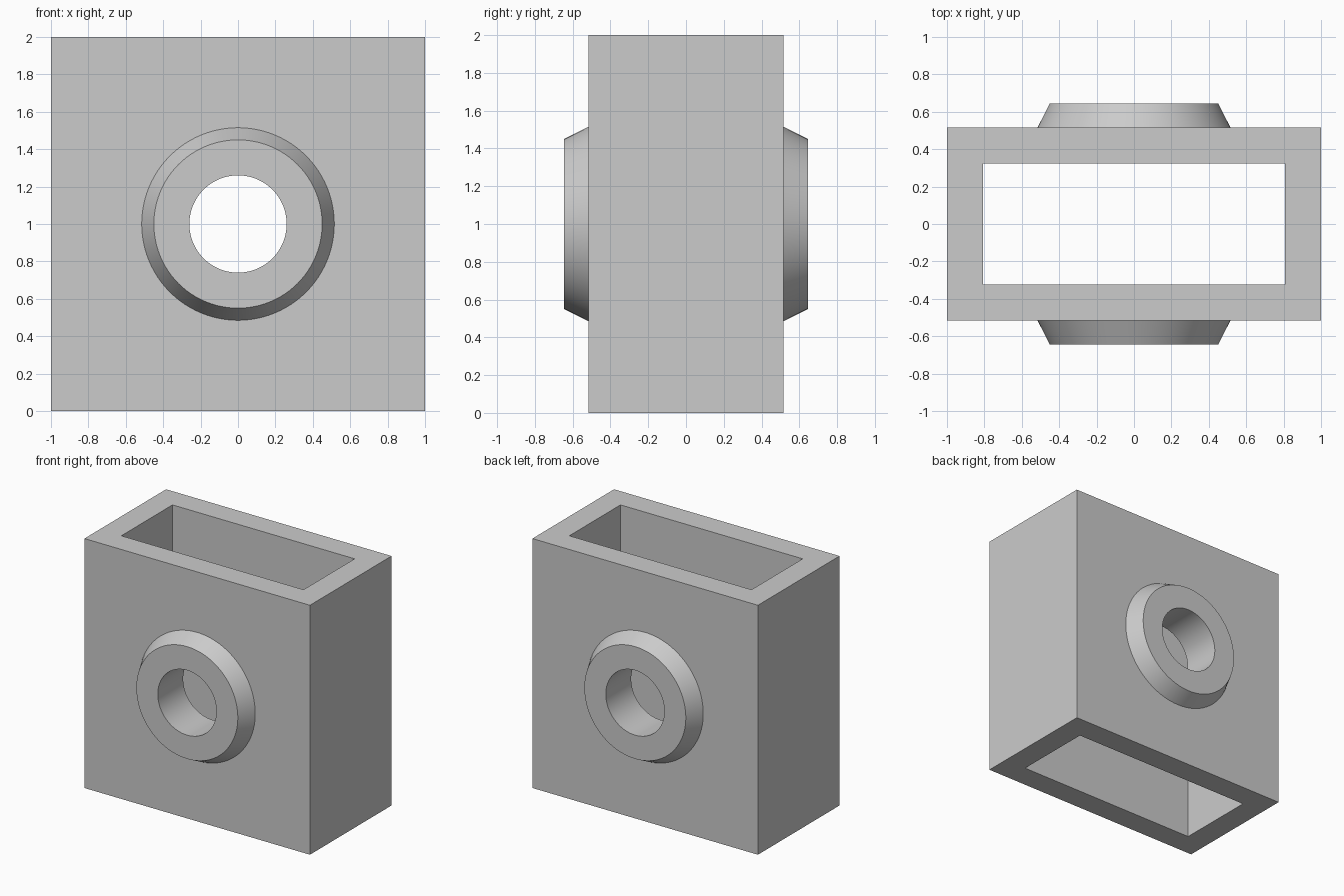
import bpy, bmesh, math
from mathutils import Matrix

if "Cube" in bpy.data.objects:
    bpy.data.objects.remove(bpy.data.objects["Cube"])

W, D, H = 1.0, 0.517, 2.0        # housing half width, half depth, height
CAV_X, CAV_Y = 0.808, 0.324      # cavity half sizes
BOSS_Y, BOSS_R, RIM_R = 0.645, 0.515, 0.45
HOLE_R, MID_Z, SIDES = 0.26, 1.0, 96

grey = bpy.data.materials.new("plain grey")
grey.diffuse_color = (0.6, 0.6, 0.6, 1)
grey.use_nodes = True
grey.node_tree.nodes["Principled BSDF"].inputs["Base Color"].default_value = grey.diffuse_color


def finish(bm, name):
    bmesh.ops.recalc_face_normals(bm, faces=bm.faces)
    me = bpy.data.meshes.new(name)
    bm.to_mesh(me)
    bm.free()
    me.materials.append(grey)
    ob = bpy.data.objects.new(name, me)
    bpy.context.collection.objects.link(ob)
    return ob


def box(name, hx, hy, z0, z1):
    bm = bmesh.new()
    m = Matrix.Translation((0, 0, (z0 + z1) / 2)) @ Matrix.Diagonal((2 * hx, 2 * hy, z1 - z0, 1))
    bmesh.ops.create_cube(bm, size=1, matrix=m)
    return finish(bm, name)


def turned(name, profile):
    """Solid turned about the y axis from (y, radius) points, with flat ends."""
    bm = bmesh.new()
    rings = []
    for y, r in profile:
        angles = [2 * math.pi * i / SIDES for i in range(SIDES)]
        rings.append([bm.verts.new((r * math.cos(a), y, MID_Z + r * math.sin(a))) for a in angles])
    for a, b in zip(rings, rings[1:]):
        for i in range(SIDES):
            j = (i + 1) % SIDES
            bm.faces.new((a[i], a[j], b[j], b[i]))
    bm.faces.new(rings[0])
    bm.faces.new(rings[-1])
    return finish(bm, name)


# Block, with a tapered boss on the front and back
housing = box("housing", W, D, 0, H)
steps = []
for side, name in ((-1, "front_boss"), (1, "back_boss")):
    boss = turned(name, [(side * 0.42, BOSS_R), (side * D, BOSS_R), (side * BOSS_Y, RIM_R)])
    steps.append((boss, 'UNION'))

# Vertical cavity and the bore through both bosses
steps.append((box("cavity_cutter", CAV_X, CAV_Y, -0.2, H + 0.2), 'DIFFERENCE'))
steps.append((turned("bore_cutter", [(-1, HOLE_R), (1, HOLE_R)]), 'DIFFERENCE'))

bpy.context.view_layer.objects.active = housing
for tool, operation in steps:
    mod = housing.modifiers.new(tool.name, 'BOOLEAN')
    mod.operation, mod.solver, mod.object = operation, 'EXACT', tool
    bpy.ops.object.modifier_apply(modifier=mod.name)
    bpy.data.objects.remove(tool)

# Smooth round walls, crisp edges
housing.select_set(True)
bpy.ops.object.shade_smooth_by_angle(angle=math.radians(30))
